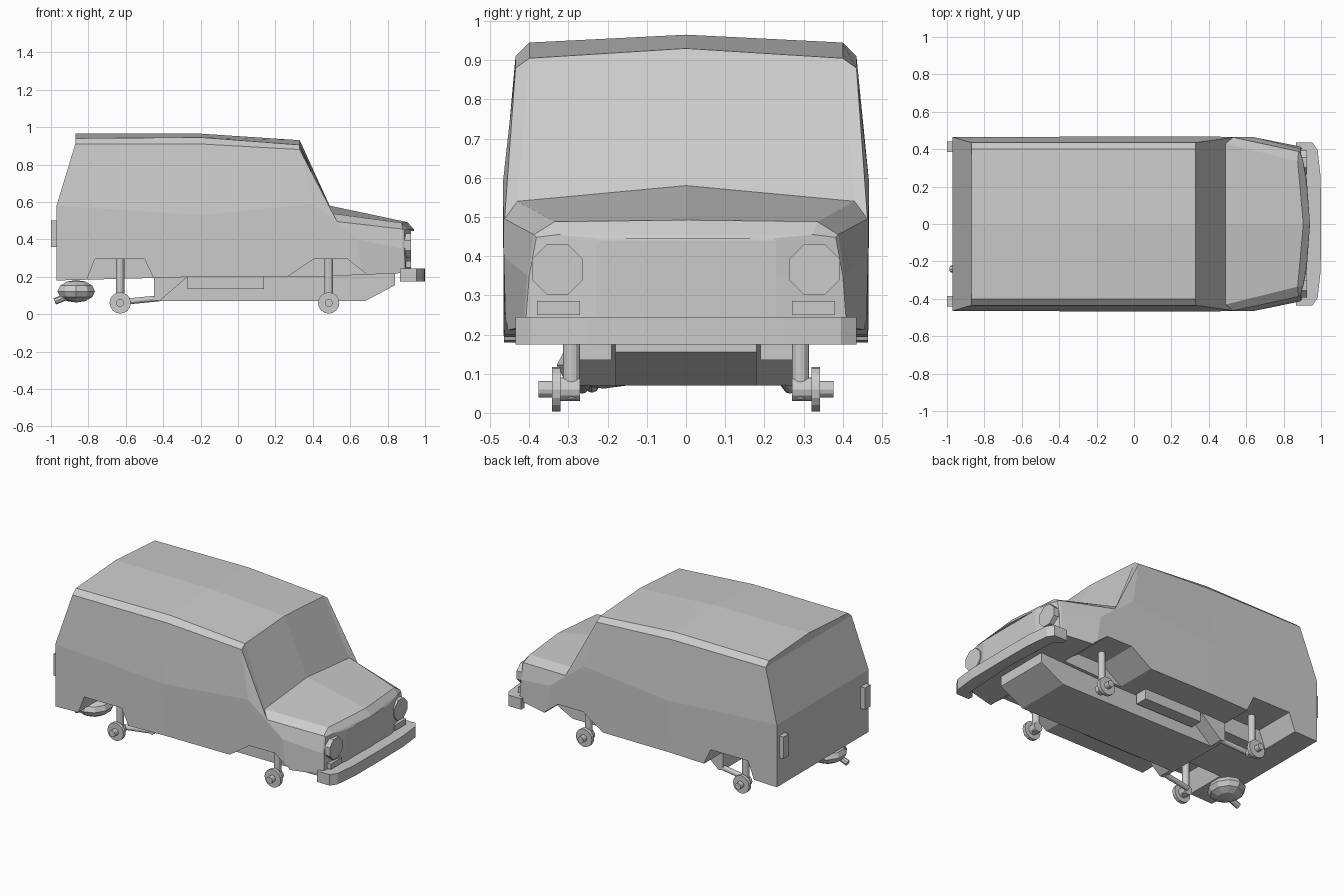
import bpy, bmesh, math
from mathutils import Vector, Matrix

if "Cube" in bpy.data.objects:
    bpy.data.objects.remove(bpy.data.objects["Cube"])

grey = bpy.data.materials.new("plain_grey")
grey.diffuse_color = (0.6, 0.6, 0.6, 1)
grey.use_nodes = True
grey.node_tree.nodes["Principled BSDF"].inputs["Base Color"].default_value = grey.diffuse_color


def finish(name, bm):
    bmesh.ops.recalc_face_normals(bm, faces=bm.faces)
    me = bpy.data.meshes.new(name)
    bm.to_mesh(me)
    bm.free()
    me.materials.append(grey)
    ob = bpy.data.objects.new(name, me)
    bpy.context.collection.objects.link(ob)
    return ob


def add_prism(bm, profile, a, b, axis="y"):
    """Extrude a profile: (x, z) along y, or (x, y) along z."""
    put = (lambda p, t: (p[0], t, p[1])) if axis == "y" else (lambda p, t: (p[0], p[1], t))
    lo = [bm.verts.new(put(p, a)) for p in profile]
    hi = [bm.verts.new(put(p, b)) for p in profile]
    bm.faces.new(lo)
    bm.faces.new(hi)
    n = len(profile)
    for i in range(n):
        bm.faces.new((lo[i], lo[(i + 1) % n], hi[(i + 1) % n], hi[i]))


def prism(name, profile, a, b, axis="y", mirror=False):
    bm = bmesh.new()
    add_prism(bm, profile, a, b, axis)
    if mirror:
        add_prism(bm, profile, -a, -b, axis)
    return finish(name, bm)


def box_profile(x0, x1, z0, z1):
    return [(x0, z0), (x1, z0), (x1, z1), (x0, z1)]


def rod(name, p, q, r, sides=12, spin=0.0):
    p, q = Vector(p), Vector(q)
    d = q - p
    bm = bmesh.new()
    mat = (Matrix.Translation((p + q) / 2) @ d.to_track_quat("Z", "Y").to_matrix().to_4x4()
           @ Matrix.Rotation(spin, 4, "Z"))
    bmesh.ops.create_cone(bm, cap_ends=True, segments=sides, radius1=r, radius2=r,
                          depth=d.length, matrix=mat)
    return finish(name, bm)


# Body shell: half rings from crown to sill, rear to nose
rings = [
    [(-.87, 0, .965), (-.87, .40, .94), (-.87, .435, .91), (-.97, .465, .58), (-.97, .465, .18)],
    [(-.2, 0, .965), (-.2, .40, .945), (-.2, .435, .91), (-.2, .467, .53), (-.2, .465, .2)],
    [(.33, 0, .93), (.33, .40, .905), (.33, .435, .88), (.40, .467, .59), (.40, .463, .2)],
    [(.49, 0, .58), (.49, .43, .54), (.53, .463, .495), (.64, .465, .40), (.66, .46, .21)],
    [(.905, 0, .492), (.875, .335, .488), (.88, .388, .455), (.88, .405, .35), (.885, .415, .22)],
    [(.94, 0, .455), (.905, .325, .455), (.89, .382, .448), (.89, .40, .35), (.895, .41, .22)],
    [(.941, 0, .445), (.925, .22, .445), (.926, .23, .44), (.926, .23, .35), (.926, .23, .22)],
]
bm = bmesh.new()
loops = []
for half in rings:
    full = [(x, -y, z) for x, y, z in half[:0:-1]] + half
    loops.append([bm.verts.new(p) for p in full])
for a, b in zip(loops, loops[1:]):
    for i in range(9):
        j = (i + 1) % 9
        bm.faces.new((a[i], a[j], b[j], b[i]))
for lp in (loops[0], loops[-1]):
    for i in range(3):
        bm.faces.new((lp[i], lp[i + 1], lp[7 - i], lp[8 - i]))
    bm.faces.new(lp[3:6])
body = finish("van_body", bm)

# Wheel arches cut into the body
rear_arch = [(-.83, .1), (-.81, .18), (-.765, .295), (-.50, .295), (-.455, .2), (-.44, .1)]
front_arch = [(.18, .1), (.265, .2), (.405, .295), (.585, .295), (.68, .22), (.74, .1)]
bm = bmesh.new()
for arch in (rear_arch, front_arch):
    for s in (-1, 1):
        add_prism(bm, arch, s * .2, s * .6)
cutter = finish("arch_cutter", bm)
cutter.hide_render = True
mod = body.modifiers.new("arches", "BOOLEAN")
mod.operation = "DIFFERENCE"
mod.solver = "EXACT"
mod.object = cutter
bpy.context.view_layer.objects.active = body
bpy.ops.object.modifier_apply(modifier=mod.name)
bpy.data.objects.remove(cutter)

# Underside
prism("chassis", [(-.45, .21), (-.42, .07), (.68, .07), (.84, .155), (.84, .23)], -.18, .18)
prism("rear_cross_member", [(-.45, .21), (-.45, .075), (-.42, .07), (-.27, .2), (-.27, .21)],
      -.27, .27)
prism("side_boxes", box_profile(-.27, .14, .135, .205), .19, .27, mirror=True)

# Bumper, bent in plan
edge = [(.998, .25), (.982, .395), (.955, .435), (.865, .435), (.865, .40), (.91, .37)]
prism("front_bumper", [(1.0, 0)] + edge + [(.93, 0)] + [(x, -y) for x, y in edge[::-1]],
      .175, .245, "z")

# Lamps
for s in (-1, 1):
    rod("headlight", (.86, s * .328, .366), (.926, s * .328, .366), .07, 8, math.pi / 8)
prism("indicators", box_profile(.86, .926, .25, .285), .27, .38, mirror=True)
prism("tail_lights", box_profile(-1.0, -.96, .36, .50), .385, .44, mirror=True)

# Suspension legs and wheel hubs
for x in (-.63, .485):
    for s in (-1, 1):
        rod("suspension_leg", (x, s * .292, .035), (x, s * .292, .30), .022)
        rod("axle_stub", (x, s * .27, .06), (x, s * .33, .06), .03)
        rod("brake_disc", (x, s * .32, .06), (x, s * .342, .06), .057, 16)
        rod("hub", (x, s * .34, .06), (x, s * .376, .06), .021)
for s in (-1, 1):
    rod("trailing_arm", (-.62, s * .265, .065), (-.42, s * .25, .085), .016)

# Exhaust
bm = bmesh.new()
bmesh.ops.create_uvsphere(bm, u_segments=10, v_segments=6, radius=1,
                          matrix=Matrix.Translation((-.865, -.21, .122))
                          @ Matrix.Diagonal((.105, .12, .06, 1)))
finish("muffler", bm)
rod("tailpipe", (-.90, -.24, .10), (-.98, -.24, .068), .018, 8)
